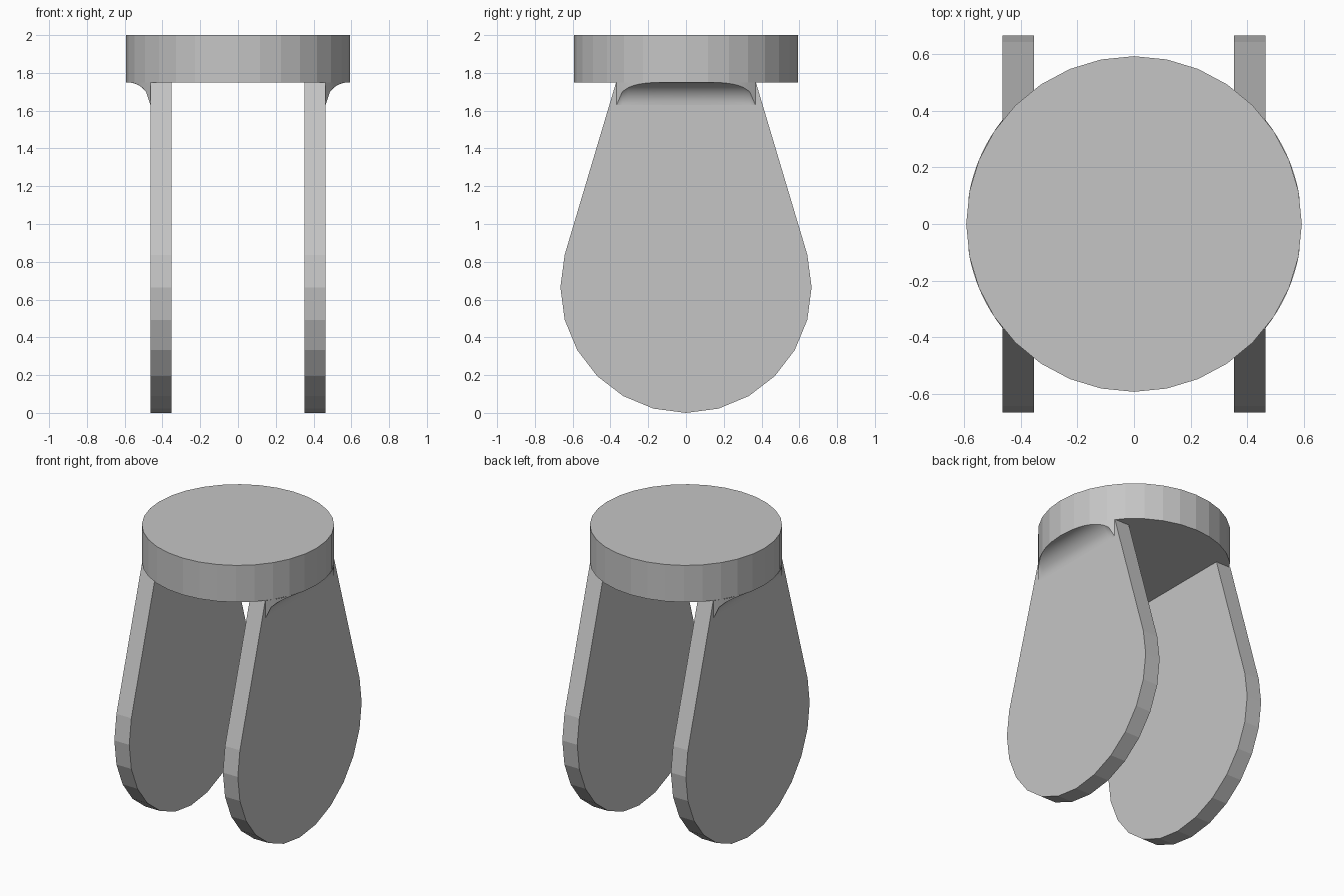
import bpy, bmesh
from math import sin, cos, acos, radians, sqrt

cube = bpy.data.objects.get("Cube")
if cube:
    bpy.data.objects.remove(cube, do_unlink=True)

GREY = (0.56, 0.56, 0.56, 1)
mat = bpy.data.materials.new("plain grey")
mat.use_nodes = True
mat.diffuse_color = GREY
mat.node_tree.nodes["Principled BSDF"].inputs["Base Color"].default_value = GREY

R, SEAT_Z, TOP = 0.592, 1.75, 2.0      # seat disc
INNER, OUTER = 0.352, 0.464            # leg panel faces
LOBE = 0.665                           # rounded foot radius
HALF = 0.37                            # panel half width under the seat
FILLET = 0.12


def finish(bm, name):
    bmesh.ops.recalc_face_normals(bm, faces=bm.faces)
    mesh = bpy.data.meshes.new(name)
    bm.to_mesh(mesh)
    bm.free()
    mesh.materials.append(mat)
    obj = bpy.data.objects.new(name, mesh)
    bpy.context.collection.objects.link(obj)
    bpy.ops.object.select_all(action='DESELECT')
    obj.select_set(True)
    bpy.context.view_layer.objects.active = obj
    return obj


# Round seat
bm = bmesh.new()
bmesh.ops.create_cone(bm, cap_ends=True, segments=32, radius1=R, radius2=R,
                      depth=TOP - SEAT_Z)
bmesh.ops.translate(bm, verts=bm.verts, vec=(0, 0, (TOP + SEAT_Z) / 2))
finish(bm, "seat")


# Teardrop leg panel: straight tapered top, round foot
def leg(side, name):
    bm = bmesh.new()
    outline = [(HALF, SEAT_Z)]
    for deg in range(15, -196, -15):
        a = radians(deg)
        outline.append((LOBE * cos(a), LOBE + LOBE * sin(a)))
    outline.append((-HALF, SEAT_Z))
    face = bm.faces.new([bm.verts.new((side * INNER, y, z)) for y, z in outline])
    ext = bmesh.ops.extrude_face_region(bm, geom=[face])
    moved = [v for v in ext["geom"] if isinstance(v, bmesh.types.BMVert)]
    bmesh.ops.translate(bm, verts=moved, vec=(side * (OUTER - INNER), 0, 0))
    finish(bm, name)


# Concave fillet under the seat overhang, trimmed to the seat rim
def fillet(side, name, rows=24, steps=10):
    bm = bmesh.new()
    half = sqrt(R * R - OUTER * OUTER)
    grid = []
    for i in range(rows + 1):
        y = half * (2 * i / rows - 1)
        reach = min(max(sqrt(max(R * R - y * y, 0)) - OUTER, 0), FILLET)
        sweep = acos(1 - reach / FILLET)
        row = []
        for j in range(steps + 1):
            a = sweep * j / steps
            row.append(bm.verts.new((side * (OUTER + FILLET * (1 - cos(a))), y,
                                     SEAT_Z - FILLET + FILLET * sin(a))))
        row.append(bm.verts.new((side * (OUTER + reach), y, SEAT_Z)))
        grid.append(row)
    for a, b in zip(grid, grid[1:]):
        for j in range(steps + 1):
            bm.faces.new((a[j], a[j + 1], b[j + 1], b[j]))
    bmesh.ops.remove_doubles(bm, verts=bm.verts, dist=0.0005)
    obj = finish(bm, name)
    # keep the open surface facing outward
    if sum(p.normal.x * p.area for p in obj.data.polygons) * side < 0:
        obj.data.flip_normals()
    bpy.ops.object.shade_smooth_by_angle(angle=radians(30))


for side, label in ((1, "left"), (-1, "right")):
    leg(side, label + "_leg")
    fillet(side, label + "_fillet")
